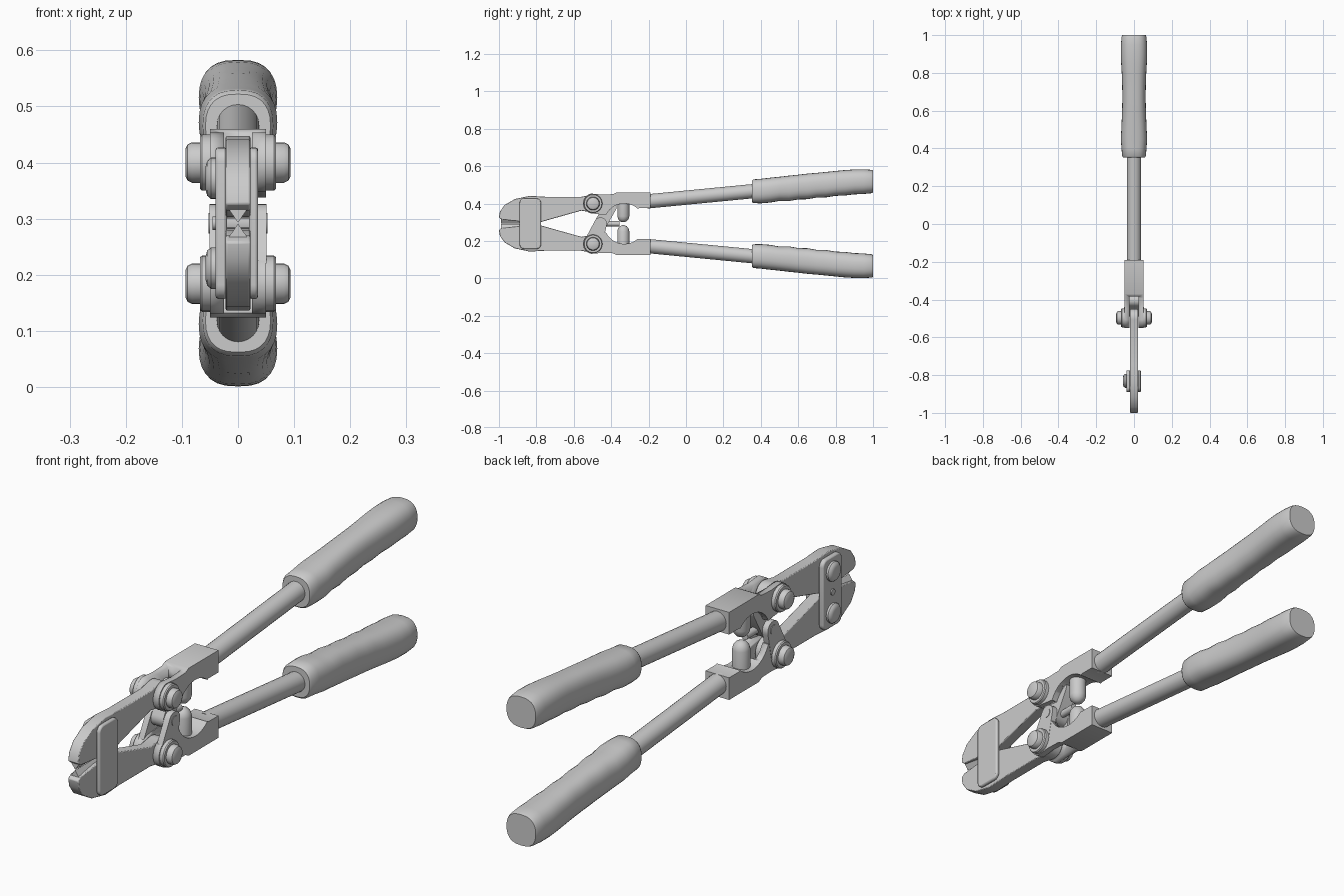
import bpy, bmesh, math
from mathutils import Vector

if "Cube" in bpy.data.objects:
    bpy.data.objects.remove(bpy.data.objects["Cube"])

C = 0.292                      # mid height: both halves mirror about it


def finish(name, bm, angle=35, bevel=0):
    bmesh.ops.remove_doubles(bm, verts=bm.verts, dist=1e-5)
    bmesh.ops.recalc_face_normals(bm, faces=bm.faces)
    me = bpy.data.meshes.new(name)
    bm.to_mesh(me)
    bm.free()
    ob = bpy.data.objects.new(name, me)
    bpy.context.collection.objects.link(ob)
    bpy.ops.object.select_all(action='DESELECT')
    bpy.context.view_layer.objects.active = ob
    ob.select_set(True)
    bpy.ops.object.shade_smooth_by_angle(angle=math.radians(angle))
    if bevel:
        m = ob.modifiers.new("edge", 'BEVEL')
        m.width, m.segments, m.limit_method = bevel, 2, 'ANGLE'
        m.angle_limit = math.radians(40)
        bpy.ops.object.modifier_apply(modifier=m.name)
    return ob


def loft(name, rings, **kw):
    bm = bmesh.new()
    vs = [[bm.verts.new(p) for p in r] for r in rings]
    n = len(vs[0])
    for a, b in zip(vs, vs[1:]):
        for i in range(n):
            bm.faces.new((a[i], a[(i + 1) % n], b[(i + 1) % n], b[i]))
    bm.faces.new(vs[0])
    bm.faces.new(vs[-1])
    return finish(name, bm, **kw)


def plate(name, pts, x0, x1, s=1, **kw):
    """Side profile (y, offset from mid height) extruded across x."""
    return loft(name, [[(x, y, C + s * d) for y, d in pts] for x in (x0, x1)], **kw)


def arc(cy, cd, r, a0, a1, n=12):
    return [(cy + r * math.cos(math.radians(a0 + (a1 - a0) * i / n)),
             cd + r * math.sin(math.radians(a0 + (a1 - a0) * i / n))) for i in range(n + 1)]


def pill(a, ra, b, rb):
    """Two circles joined by straight sides, a to b."""
    g = math.degrees(math.atan2(b[1] - a[1], b[0] - a[0]))
    return arc(*b, rb, g - 90, g + 90) + arc(*a, ra, g + 90, g + 270)


def turned(name, base, direction, prof, n=24):
    """Round part: profile of (distance, radius) along a direction."""
    d = Vector(direction).normalized()
    u = d.orthogonal().normalized()
    v = d.cross(u)
    o = Vector(base)
    rings = [[o + d * t + (u * math.cos(2 * math.pi * i / n) + v * math.sin(2 * math.pi * i / n)) * r
              for i in range(n)] for t, r in prof]
    return loft(name, rings)


BOLT = (-0.497, 0.108)
HINGE = (-0.457, 0.0)

jaw = ([(-0.89, 0.012), (-0.985, 0.022), (-1.0, 0.034), (-0.995, 0.064), (-0.97, 0.1),
        (-0.915, 0.132), (-0.835, 0.149), (-0.75, 0.144), (-0.56, 0.144)]
       + arc(-0.497, 0.108, 0.048, 100, -100) + [(-0.56, 0.07), (-0.78, 0.008)])
bracket = (arc(*BOLT, 0.054, 270, 100) + [(-0.45, 0.156), (-0.39, 0.158), (-0.37, 0.168),
           (-0.19, 0.168), (-0.19, 0.083), (-0.25, 0.083)]
           + arc(-0.33, 0.0, 0.108, 48, 155) + [(-0.46, 0.05)])
# grip stations: y, half width, top, inner side
grip = [(0.352, 0.058, 0.522, 0.408), (0.36, 0.063, 0.529, 0.402), (0.40, 0.066, 0.532, 0.401),
        (0.45, 0.070, 0.538, 0.405), (0.50, 0.067, 0.543, 0.414), (0.55, 0.065, 0.549, 0.413),
        (0.60, 0.063, 0.554, 0.422), (0.65, 0.062, 0.560, 0.423), (0.70, 0.062, 0.564, 0.432),
        (0.75, 0.063, 0.569, 0.433), (0.80, 0.065, 0.574, 0.441), (0.85, 0.068, 0.579, 0.443),
        (0.90, 0.070, 0.582, 0.449), (0.95, 0.069, 0.583, 0.451), (0.99, 0.066, 0.580, 0.455),
        (1.0, 0.062, 0.577, 0.459)]


def grip_ring(y, w, top, low, s, n=28):
    mid, h, out = (top + low) / 2 - C, (top - low) / 2, []
    for i in range(n):
        c, q = math.cos(2 * math.pi * i / n), math.sin(2 * math.pi * i / n)
        out.append((w * math.copysign(abs(c) ** 0.75, c), y,
                    C + s * (mid + h * math.copysign(abs(q) ** 0.85, q))))
    return out


for s, side in ((1, "upper"), (-1, "lower")):
    # jaw blade with sharpened edge
    plate(side + "_jaw", jaw, -0.022, 0.022, s, bevel=0.003)
    loft(side + "_cutting_edge", [[(-0.02, y, C + s * 0.03), (0.02, y, C + s * 0.03),
                                   (0, y, C + s * 0.001)] for y in (-0.988, -0.84)])
    # forked bracket, slotted for the jaw tail
    body = plate(side + "_bracket", bracket, -0.05, 0.05, s)
    slot = plate("slot_cutter", [(-0.6, -0.1), (-0.385, -0.1), (-0.385, 0.3), (-0.6, 0.3)],
                 -0.025, 0.025, s)
    slot.hide_render = True
    bpy.context.view_layer.objects.active = body
    m = body.modifiers.new("slot", 'BOOLEAN')
    m.operation, m.object, m.solver = 'DIFFERENCE', slot, 'EXACT'
    bpy.ops.object.modifier_apply(modifier=m.name)
    bpy.data.objects.remove(slot)
    # main pivot: bosses and domed bolt heads
    for e in (1, -1):
        z = C + s * BOLT[1]
        turned(side + "_boss", (e * 0.045, BOLT[0], z), (e, 0, 0), [(0, 0.05), (0.019, 0.05), (0.023, 0.047)])
        turned(side + "_bolt_head", (e * 0.06, BOLT[0], z), (e, 0, 0),
               [(0, 0.036), (0.022, 0.036), (0.03, 0.032), (0.034, 0.024)])
    # small bolts on the jaw plate
    turned(side + "_plate_bolt", (-0.03, -0.83, C + s * 0.08), (-1, 0, 0),
           [(0, 0.037), (0.018, 0.037), (0.025, 0.031), (0.028, 0.02)])
    # stop peg inside the bracket opening
    turned(side + "_stop_peg", (0, -0.335, C + s * 0.125), (0, 0, -s),
           [(0, 0.032), (0.085, 0.032), (0.1, 0.028), (0.112, 0.018), (0.117, 0.006)])
    # handle tube and moulded grip
    a, b = Vector((0, -0.21, C + s * 0.119)), Vector((0, 0.40, C + s * 0.178))
    turned(side + "_handle_tube", a, b - a, [(0, 0.038), ((b - a).length, 0.038)])
    loft(side + "_grip", [grip_ring(*g, s) for g in grip], angle=40)

# middle hinge: fork lugs on the lower bracket, tongue on the upper
for e in (1, -1):
    plate("hinge_lug", pill(HINGE, 0.034, BOLT, 0.05), e * 0.028, e * 0.051, -1)
plate("hinge_tongue", pill(HINGE, 0.034, (-0.405, 0.09), 0.034), -0.026, 0.026, 1)
turned("hinge_pin", (-0.053, HINGE[0], C), (1, 0, 0), [(0, 0.018), (0.106, 0.018)])
turned("adjuster_screw", (0, -0.43, C), (0, 1, 0), [(0, 0.014), (0.075, 0.014)])

# jaw side plates with rounded corners
outline = (arc(-0.80, 0.11, 0.025, 0, 90, 5) + arc(-0.865, 0.11, 0.025, 90, 180, 5)
           + arc(-0.865, -0.11, 0.025, 180, 270, 5) + arc(-0.80, -0.11, 0.025, 270, 360, 5))
plate("right_jaw_plate", outline, 0.02, 0.036, bevel=0.005)
plate("left_jaw_plate", outline, -0.04, -0.02, bevel=0.005)
turned("plate_centre_screw", (-0.035, -0.83, C), (-1, 0, 0), [(0, 0.012), (0.01, 0.012)])
